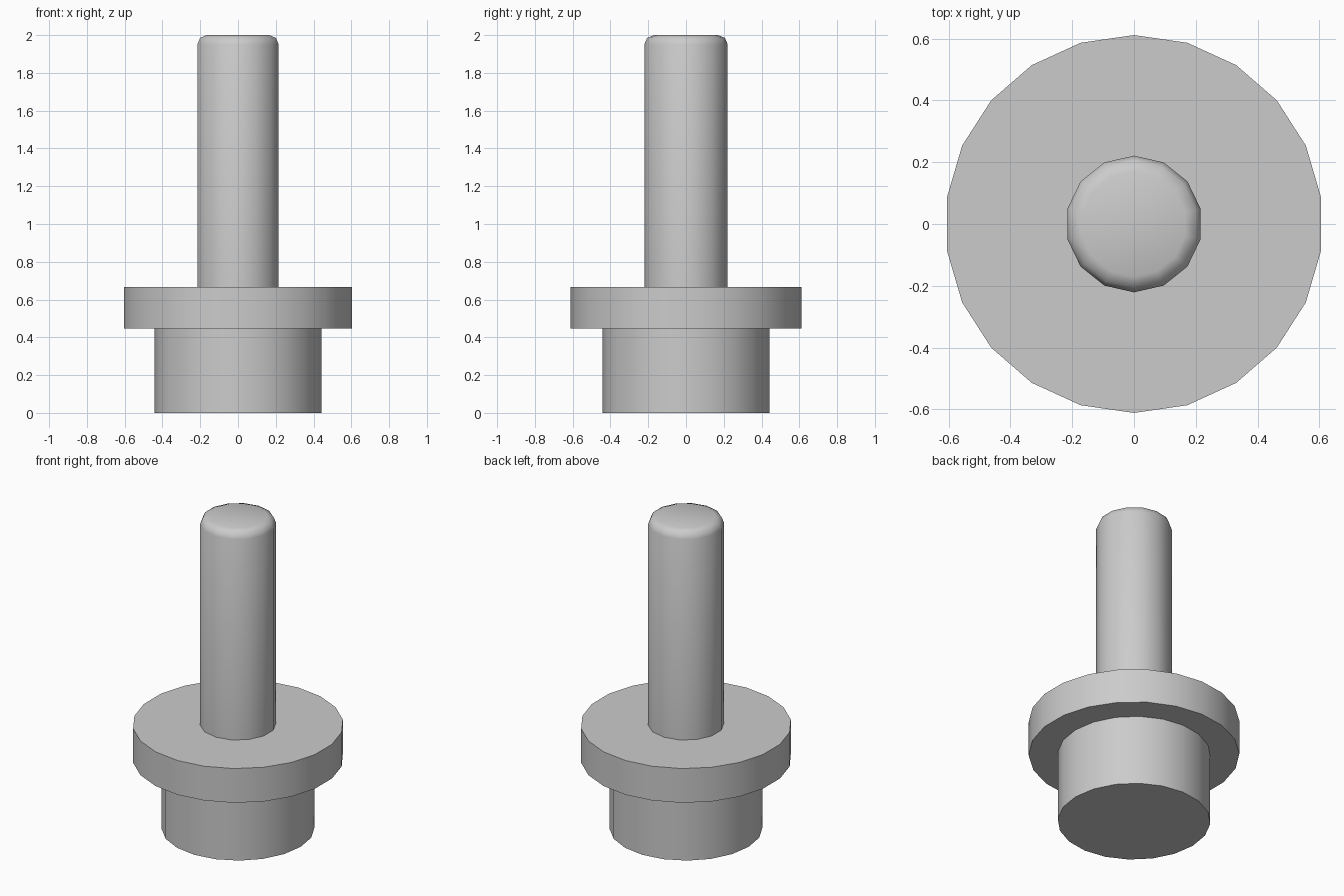
import bpy, bmesh, math

if "Cube" in bpy.data.objects:
    bpy.data.objects.remove(bpy.data.objects["Cube"])


def disc(name, sides, radius, z0, z1, rounding=0.0):
    """Upright cylinder from z0 to z1, optionally with a rounded top rim."""
    bpy.ops.mesh.primitive_cylinder_add(
        vertices=sides, radius=radius, depth=z1 - z0, location=(0, 0, (z0 + z1) / 2))
    obj = bpy.context.object
    obj.name = name
    if rounding:
        bm = bmesh.new()
        bm.from_mesh(obj.data)
        top = max(v.co.z for v in bm.verts)
        rim = [e for e in bm.edges if all(abs(v.co.z - top) < 1e-5 for v in e.verts)]
        bmesh.ops.bevel(bm, geom=rim, offset=rounding, offset_type='OFFSET',
                        segments=2, profile=0.5, affect='EDGES')
        bm.to_mesh(obj.data)
        bm.free()
    bpy.ops.object.shade_smooth_by_angle(angle=math.radians(50))
    return obj


# Wide foot at the bottom
disc("base", 20, 0.443, 0.0, 0.448)
# Collar resting on the foot
disc("flange", 22, 0.611, 0.448, 0.667)
# Round-topped post
disc("pin", 14, 0.221, 0.667, 2.0, rounding=0.05)
